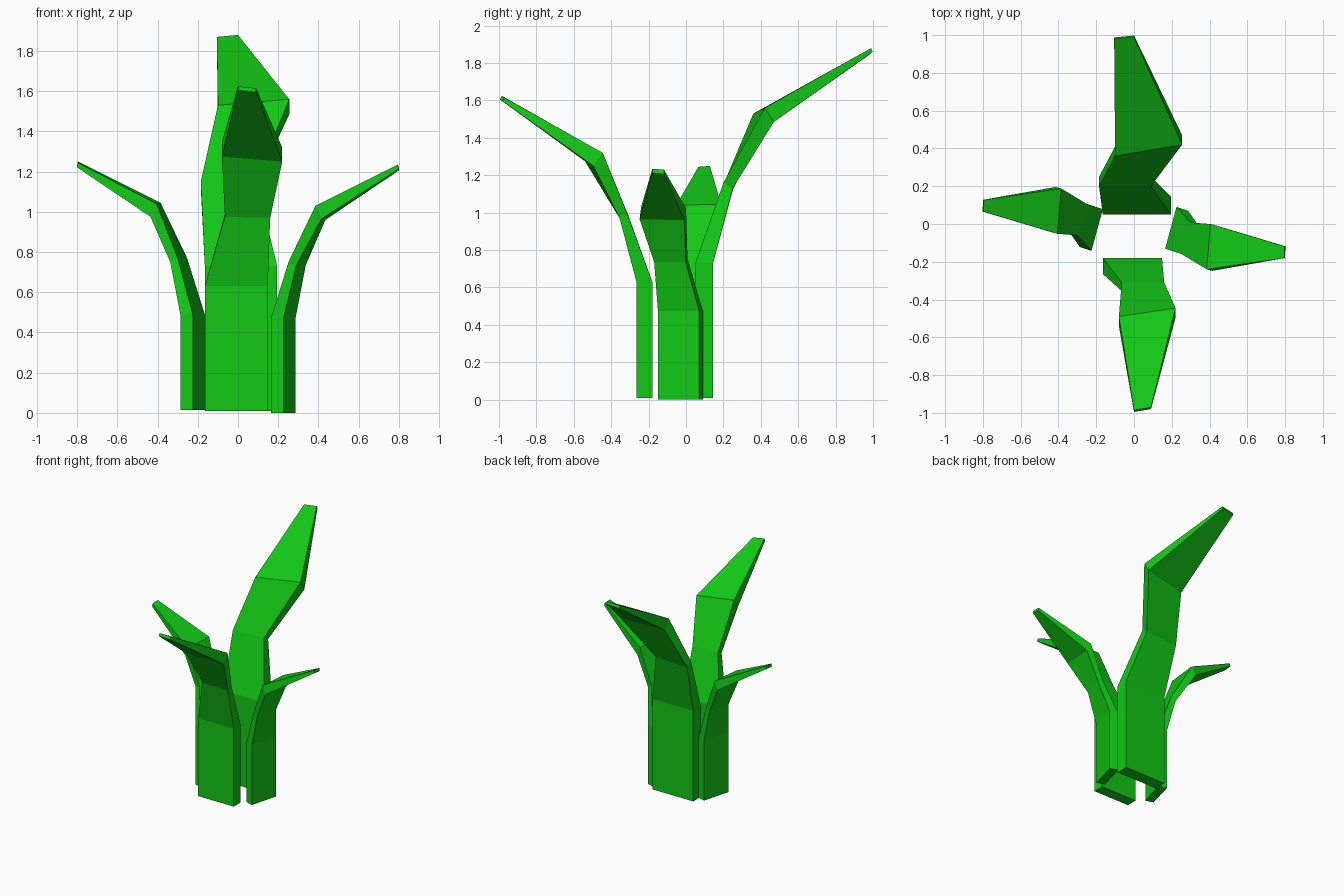
import bpy, bmesh
from mathutils import Vector, Matrix

green = bpy.data.materials.new("leaf_green")
green.diffuse_color = (0.006, 0.58, 0.008, 1)


def leaf(name, sections, matrix=Matrix()):
    """Loft a leaf; each section is two inner corners plus a thickness offset."""
    bm = bmesh.new()
    rings = []
    for a, b, t in sections:
        a, b, t = Vector(a), Vector(b), Vector(t)
        rings.append([bm.verts.new(matrix @ p) for p in (a, b, b + t, a + t)])
    for lo, hi in zip(rings, rings[1:]):
        for i in range(4):
            j = (i + 1) % 4
            bm.faces.new((lo[i], lo[j], hi[j], hi[i]))
    bm.faces.new(rings[0])
    bm.faces.new(rings[-1])
    bmesh.ops.recalc_face_normals(bm, faces=bm.faces)
    mesh = bpy.data.meshes.new(name)
    bm.to_mesh(mesh)
    bm.free()
    mesh.materials.append(green)
    obj = bpy.data.objects.new(name, mesh)
    bpy.context.collection.objects.link(obj)


# Front leaf
leaf("front_leaf", [
    ((-0.165, -0.18, 0.01), (0.148, -0.18, 0.01), (0, -0.085, 0)),
    ((-0.165, -0.18, 0.63), (0.148, -0.18, 0.63), (0, -0.085, 0)),
    ((-0.065, -0.31, 0.99), (0.16, -0.31, 0.985), (0, -0.045, -0.015)),
    ((-0.08, -0.49, 1.345), (0.22, -0.445, 1.32), (0, -0.05, -0.07)),
    ((0.0, -0.985, 1.625), (0.09, -0.97, 1.615), (0, -0.01, -0.02)),
])

# Tall back leaf
leaf("back_leaf", [
    ((-0.165, 0.05, 0.01), (0.195, 0.05, 0.01), (0, 0.095, 0)),
    ((-0.165, 0.05, 0.73), (0.195, 0.05, 0.73), (0, 0.095, 0)),
    ((-0.185, 0.20, 1.15), (0.09, 0.20, 1.16), (0, 0.05, -0.03)),
    ((-0.10, 0.36, 1.53), (0.255, 0.42, 1.56), (0, 0.05, -0.075)),
    ((-0.105, 0.98, 1.87), (0.0, 0.99, 1.88), (0, 0.008, -0.02)),
])

# Short side leaves: the left one is the right one turned half way round
side = [
    ((0.165, -0.13, 0), (0.225, 0.09, 0), (0.062, -0.02, 0)),
    ((0.165, -0.13, 0.475), (0.225, 0.09, 0.475), (0.062, -0.02, 0)),
    ((0.253, -0.16, 0.755), (0.30, 0.008, 0.755), (0.037, -0.01, -0.02)),
    ((0.385, -0.24, 1.03), (0.405, 0.0, 1.025), (0.03, -0.008, -0.065)),
    ((0.795, -0.18, 1.235), (0.798, -0.118, 1.23), (0.004, 0, -0.023)),
]
leaf("right_leaf", side)
leaf("left_leaf", side,
     Matrix.Translation((0, -0.052, 0.015)) @ Matrix.Rotation(3.14159265, 4, 'Z'))
